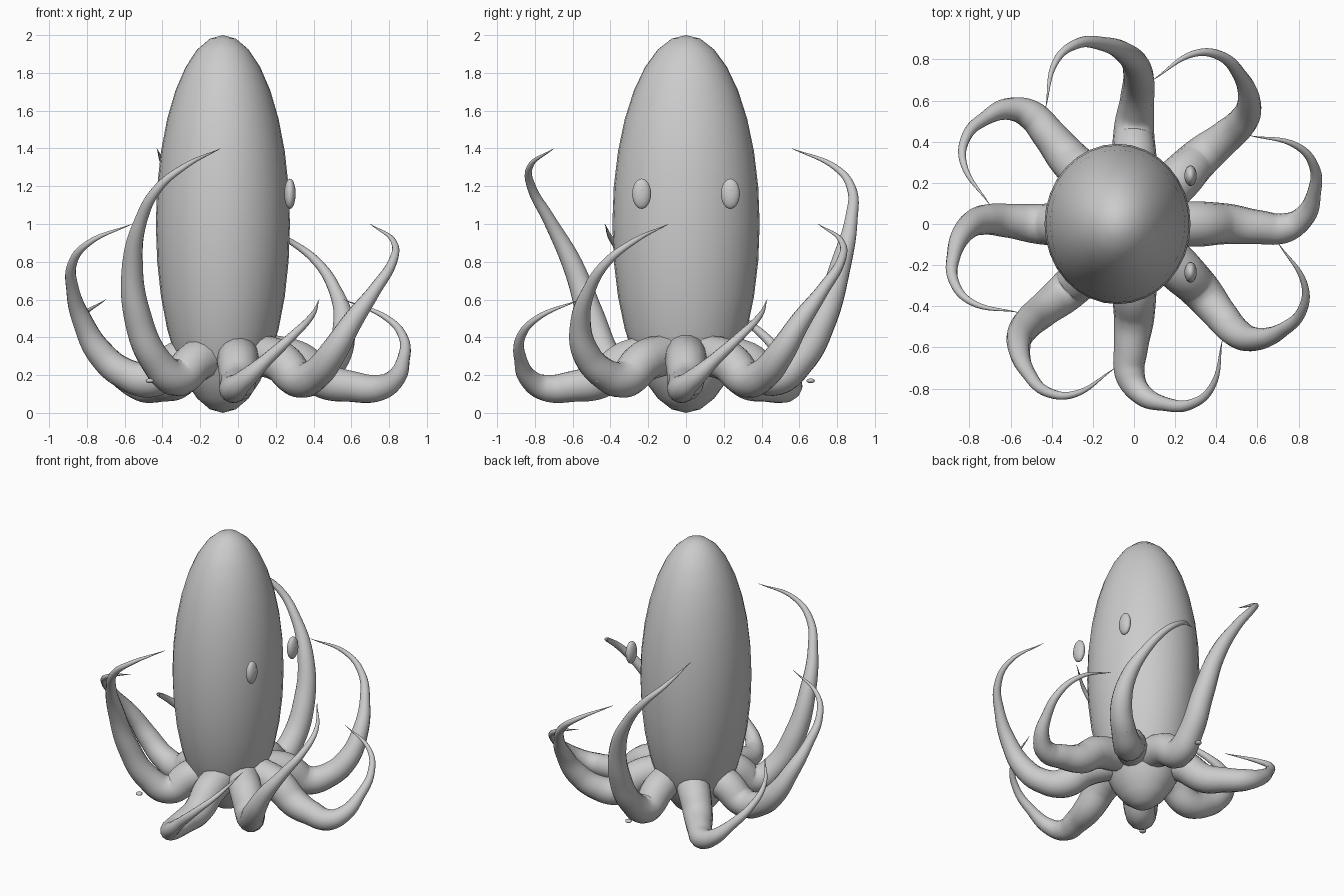
import bpy
import math
from mathutils import Matrix, Vector

cube = bpy.data.objects.get("Cube")
if cube:
    bpy.data.objects.remove(cube, do_unlink=True)

# Single matte grey
grey = bpy.data.materials.new("plain_grey")
grey.use_nodes = True
colour = (0.6, 0.6, 0.6, 1)
grey.diffuse_color = colour
grey.node_tree.nodes["Principled BSDF"].inputs["Base Color"].default_value = colour


def ellipsoid(name, centre, radii, segments=32, rings=16):
    bpy.ops.mesh.primitive_uv_sphere_add(segments=segments, ring_count=rings, radius=1, location=centre)
    ob = bpy.context.object
    ob.name = name
    ob.scale = radii
    bpy.ops.object.transform_apply(location=False, rotation=False, scale=True)
    bpy.ops.object.shade_smooth()
    ob.data.materials.append(grey)
    return ob


# Tentacle path: outward, sideways, height, share of the extra lift, thickness
PATH = [
    (0.16, 0.00, 0.31, 0.00, 0.11),
    (0.32, 0.00, 0.27, 0.00, 0.11),
    (0.46, 0.00, 0.17, 0.02, 0.098),
    (0.60, -0.015, 0.14, 0.17, 0.083),
    (0.73, -0.02, 0.13, 0.47, 0.073),
    (0.82, 0.03, 0.17, 0.77, 0.055),
    (0.875, 0.15, 0.28, 0.93, 0.034),
    (0.875, 0.28, 0.40, 0.99, 0.024),
    (0.79, 0.38, 0.50, 1.00, 0.016),
    (0.56, 0.43, 0.60, 1.00, 0.001),
]


def tentacle(index):
    lift = 0.4 * (index % 3)
    curve = bpy.data.curves.new(f"tentacle_{index + 1}", "CURVE")
    curve.dimensions = "3D"
    curve.bevel_depth = 1
    curve.bevel_resolution = 5
    curve.resolution_u = 8
    curve.use_fill_caps = True
    spline = curve.splines.new("BEZIER")
    spline.bezier_points.add(len(PATH) - 1)
    spin = Matrix.Rotation(index * math.pi / 4, 3, "Z")
    for point, (out, side, height, share, thick) in zip(spline.bezier_points, PATH):
        point.co = spin @ Vector((out, side, height + share * lift))
        point.handle_left_type = point.handle_right_type = "AUTO"
        point.radius = thick
    ob = bpy.data.objects.new(curve.name, curve)
    bpy.context.collection.objects.link(ob)
    curve.materials.append(grey)
    bpy.ops.object.select_all(action="DESELECT")
    ob.select_set(True)
    bpy.context.view_layer.objects.active = ob
    bpy.ops.object.convert(target="MESH")
    bpy.ops.object.shade_smooth()


# Tall egg-shaped body
ellipsoid("body", (-0.08, 0, 1.0), (0.355, 0.39, 1.0))

# Eyes with small pupils
for side, y in (("left", 0.235), ("right", -0.235)):
    ellipsoid(f"{side}_eye", (0.275, y, 1.16), (0.03, 0.05, 0.08), 24, 12)
    ellipsoid(f"{side}_pupil", (0.298, y, 1.18), (0.007, 0.012, 0.014), 16, 8)

# Eight tentacles, each with one sucker underneath
for i in range(8):
    tentacle(i)
    angle = i * math.pi / 4
    ellipsoid(f"sucker_{i + 1}", (0.66 * math.cos(angle), 0.66 * math.sin(angle), 0.17),
              (0.022, 0.022, 0.012), 16, 8)
